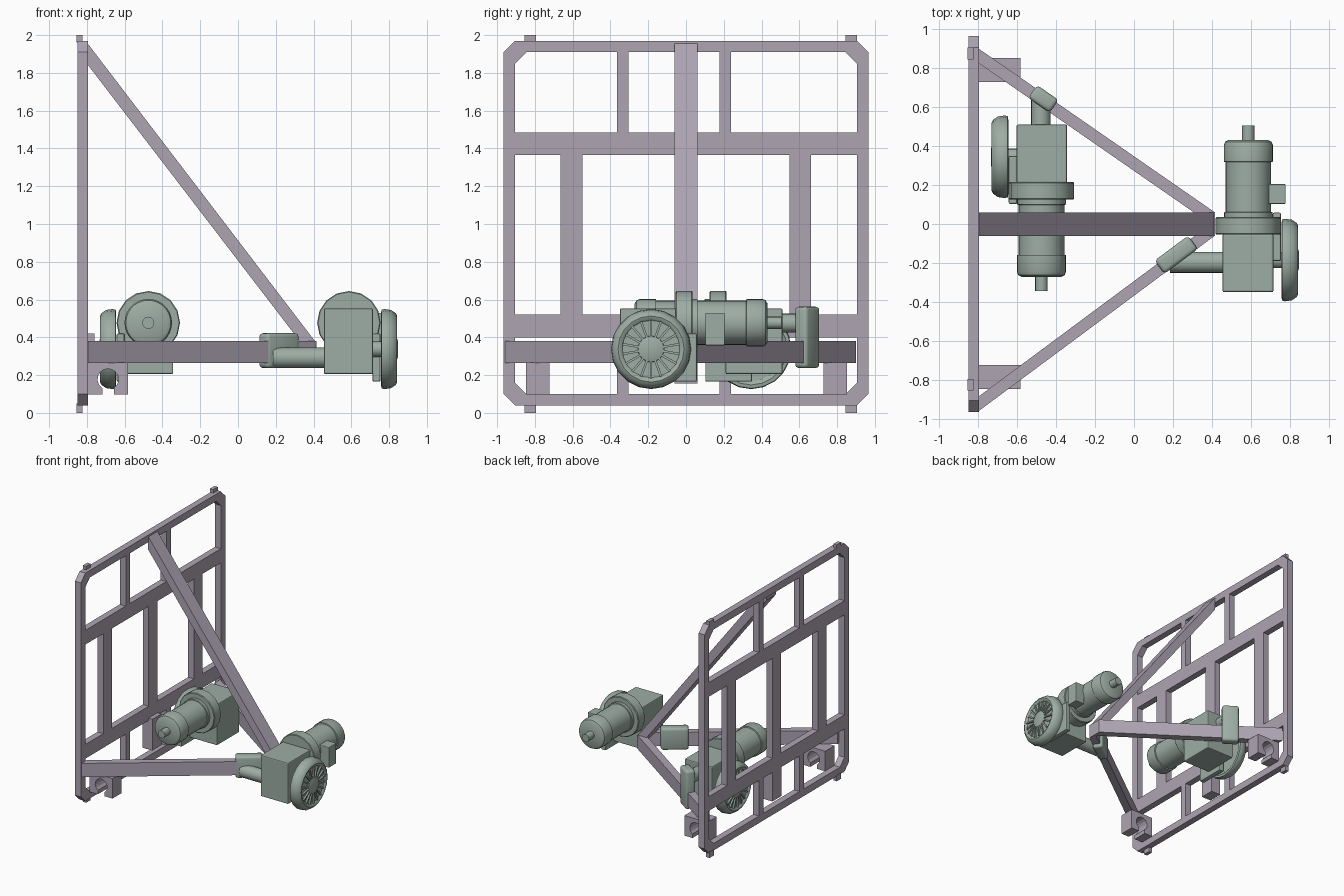
import bpy, bmesh, math
from mathutils import Matrix, Vector

if "Cube" in bpy.data.objects:
    bpy.data.objects.remove(bpy.data.objects["Cube"])


def material(name, rgb):
    m = bpy.data.materials.new(name)
    m.diffuse_color = (*rgb, 1)
    m.use_nodes = True
    m.node_tree.nodes["Principled BSDF"].inputs["Base Color"].default_value = m.diffuse_color
    return m


STEEL = material("lavender_grey_steel", (0.42, 0.375, 0.45))
GREEN = material("grey_green_paint", (0.34, 0.42, 0.375))
I = Matrix.Identity(4)


def finish(bm, name, mat, m=I, bevel=0, segs=2, smooth=False):
    if bevel:
        bmesh.ops.bevel(bm, geom=bm.edges[:], offset=bevel, segments=segs,
                        affect='EDGES', profile=0.5)
    bmesh.ops.recalc_face_normals(bm, faces=bm.faces)
    bm.transform(m)
    me = bpy.data.meshes.new(name)
    bm.to_mesh(me)
    bm.free()
    ob = bpy.data.objects.new(name, me)
    me.materials.append(mat)
    bpy.context.collection.objects.link(ob)
    if smooth:
        bpy.ops.object.select_all(action='DESELECT')
        bpy.context.view_layer.objects.active = ob
        ob.select_set(True)
        bpy.ops.object.shade_smooth_by_angle(angle=math.radians(35))
    return ob


def box(name, x, y, z, mat=STEEL, m=I, **kw):
    bm = bmesh.new()
    c = Vector(((x[0] + x[1]) / 2, (y[0] + y[1]) / 2, (z[0] + z[1]) / 2))
    s = (x[1] - x[0], y[1] - y[0], z[1] - z[0])
    bmesh.ops.create_cube(bm, size=1, matrix=Matrix.Translation(c) @ Matrix.Diagonal((*s, 1)))
    return finish(bm, name, mat, m, **kw)


def prism(name, pts, a, b, axis, mat=STEEL, m=I):
    """Extrude a 2D outline from a to b along an axis."""
    def p(u, v, w):
        return {'x': (w, u, v), 'y': (u, w, v), 'z': (u, v, w)}[axis]
    bm = bmesh.new()
    f = bm.faces.new([bm.verts.new(p(u, v, a)) for u, v in pts])
    r = bmesh.ops.extrude_face_region(bm, geom=[f])
    d = Vector(p(0, 0, b - a))
    bmesh.ops.translate(bm, vec=d, verts=[g for g in r['geom'] if isinstance(g, bmesh.types.BMVert)])
    return finish(bm, name, mat, m)


def lathe(name, prof, centre, axis, n=24, mat=GREEN, m=I):
    """Revolve (along, radius) points about an x or y axis."""
    bm = bmesh.new()
    rings = []
    for t, r in prof:
        ring = []
        for i in range(n):
            a = 2 * math.pi * i / n
            u, v = r * math.cos(a), r * math.sin(a)
            co = (t, u, v) if axis == 'x' else (u, t, v)
            ring.append(bm.verts.new(Vector(co) + Vector(centre)))
        rings.append(ring)
    for a, b in zip(rings, rings[1:]):
        for i in range(n):
            bm.faces.new((a[i], a[(i + 1) % n], b[(i + 1) % n], b[i]))
    bm.faces.new(rings[0])
    bm.faces.new(rings[-1])
    return finish(bm, name, mat, m, smooth=True)


# Panel frame: chamfered loop
X = (-0.85, -0.795)


def octagon(h, c, zc=1.005):
    return [(sy * (h - (c if k else 0)), zc + sz * (h - (0 if k else c)))
            for sy, sz, ks in ((1, 1, (0, 1)), (-1, 1, (1, 0)), (-1, -1, (0, 1)), (1, -1, (1, 0)))
            for k in ks]


bm = bmesh.new()
loops = [[bm.verts.new((x, *p)) for p in octagon(h, 0.06)]
         for x, h in ((X[0], 0.965), (X[1], 0.965), (X[1], 0.905), (X[0], 0.905))]
for k in range(4):
    a, b = loops[k], loops[(k + 1) % 4]
    for i in range(8):
        bm.faces.new((a[i], a[(i + 1) % 8], b[(i + 1) % 8], b[i]))
finish(bm, "panel_frame", STEEL)

# Cross rails and uprights inside the frame
box("upper_rail", X, (-0.907, 0.907), (1.365, 1.485))
box("lower_rail", X, (-0.907, 0.907), (0.40, 0.52))
for y in (-0.335, 0.208):
    box("top_upright", X, (y - 0.03, y + 0.03), (1.485, 1.912))
    box("bottom_upright", X, (y - 0.03, y + 0.03), (0.098, 0.40))
for y in (-0.607, 0, 0.605):
    box("middle_upright", X, (y - 0.058, y + 0.058), (0.52, 1.365))
box("centre_post", (-0.85, -0.76), (-0.06, 0.06), (0.155, 0.42))

# Tabs at the top and bottom
for y in (-0.825, 0.875):
    box("top_tab", (-0.854, -0.823), (y - 0.03, y + 0.03), (1.96, 2.0))
    box("bottom_tab", (-0.854, -0.823), (y - 0.03, y + 0.03), (0, 0.05))

# Legs meeting at the apex, and the diagonal brace
prism("leg_front", [(-0.797, -0.96), (0.415, -0.06), (0.415, 0.015), (-0.797, -0.885)], 0.265, 0.38, 'z')
prism("leg_back", [(-0.797, 0.9), (0.415, 0.06), (0.415, -0.015), (-0.797, 0.825)], 0.265, 0.38, 'z')
prism("diagonal_brace", [(-0.797, 1.957), (0.415, 0.37), (0.415, 0.265), (-0.797, 1.845)], -0.062, 0.06, 'y')

# Clamp brackets with a keyhole open at the bottom
hole = []
for i in range(13):
    a = math.radians(-123 - i * (294 / 12))
    hole.append((-0.688 + 0.056 * math.cos(a), 0.178 + 0.056 * math.sin(a)))
outline = ([(-0.797, 0.267), (-0.797, 0.097), (-0.7185, 0.097)] + hole
           + [(-0.6575, 0.097), (-0.582, 0.097), (-0.582, 0.267)])
for y in (-0.785, 0.79):
    prism("clamp_bracket", outline, y - 0.062, y + 0.062, 'y')


# Gear motor unit; the second one is turned half round
def gear_motor(tag, m):
    c = (0.587, 0, 0.477)
    box(tag + "_gearbox", (0.455, 0.715), (-0.35, -0.05), (0.205, 0.553), GREEN, m, bevel=0.008)
    lathe(tag + "_flange", [(-0.055, 0.163), (-0.05, 0.168), (0.03, 0.168), (0.035, 0.163)], c, 'y', 16, m=m)
    lathe(tag + "_body", [(0.03, 0.125), (0.06, 0.125), (0.062, 0.117), (0.318, 0.117), (0.32, 0.126),
                          (0.405, 0.126), (0.422, 0.119), (0.432, 0.10)], c, 'y', 28, m=m)
    lathe(tag + "_end_shaft", [(0.42, 0.032), (0.505, 0.032)], c, 'y', 16, m=m)
    box(tag + "_mount_plate", (0.712, 0.755), (-0.19, 0.058), (0.165, 0.42), GREEN, m, bevel=0.008)
    # Fan wheel with a domed rim, hub and radial ribs
    fc = (0, -0.185, 0.338)
    lathe(tag + "_fan_shaft", [(0.70, 0.042), (0.79, 0.042)], fc, 'x', 16, m=m)
    lathe(tag + "_fan_wheel", [(0.776, 0.05), (0.772, 0.17), (0.757, 0.19), (0.76, 0.208), (0.775, 0.212),
                               (0.81, 0.207), (0.835, 0.19), (0.843, 0.175), (0.838, 0.16),
                               (0.83, 0.152), (0.828, 0.06)], fc, 'x', 20, m=m)
    lathe(tag + "_fan_hub", [(0.82, 0.072), (0.838, 0.068), (0.846, 0.045)], fc, 'x', 16, m=m)
    for i in range(18):
        r = Matrix.Translation(fc) @ Matrix.Rotation(i * math.tau / 18, 4, 'X')
        box(tag + "_fan_rib", (0.824, 0.843), (-0.006, 0.006), (0.065, 0.155), GREEN, m @ r)


TURN = Matrix.Translation((0.112, 0.16, 0)) @ Matrix.Rotation(math.pi, 4, 'Z')
gear_motor("apex_motor", I)
gear_motor("rear_motor", TURN)
box("terminal_box", (0.69, 0.778), (0.103, 0.205), (0.357, 0.53), GREEN, bevel=0.005)

# Arms from the gearboxes to leg clamps
lathe("apex_arm", [(0.185, 0.054), (0.46, 0.054)], (0, -0.197, 0.292), 'x', 20)
lathe("rear_arm", [(0.50, 0.05), (0.65, 0.05)], (-0.478, 0, 0.475), 'y', 20)


def leg_clamp(name, x, y, angle, length, width, z):
    m = Matrix.Translation((x, y, 0)) @ Matrix.Rotation(math.radians(angle), 4, 'Z')
    box(name, (-length / 2, length / 2), (-width / 2, width / 2), z, GREEN, m,
        bevel=0.02, segs=3, smooth=True)


leg_clamp("apex_leg_clamp", 0.217, -0.158, 36.6, 0.215, 0.085, (0.237, 0.422))
leg_clamp("rear_leg_clamp", -0.465, 0.642, -34.7, 0.135, 0.08, (0.237, 0.562))
